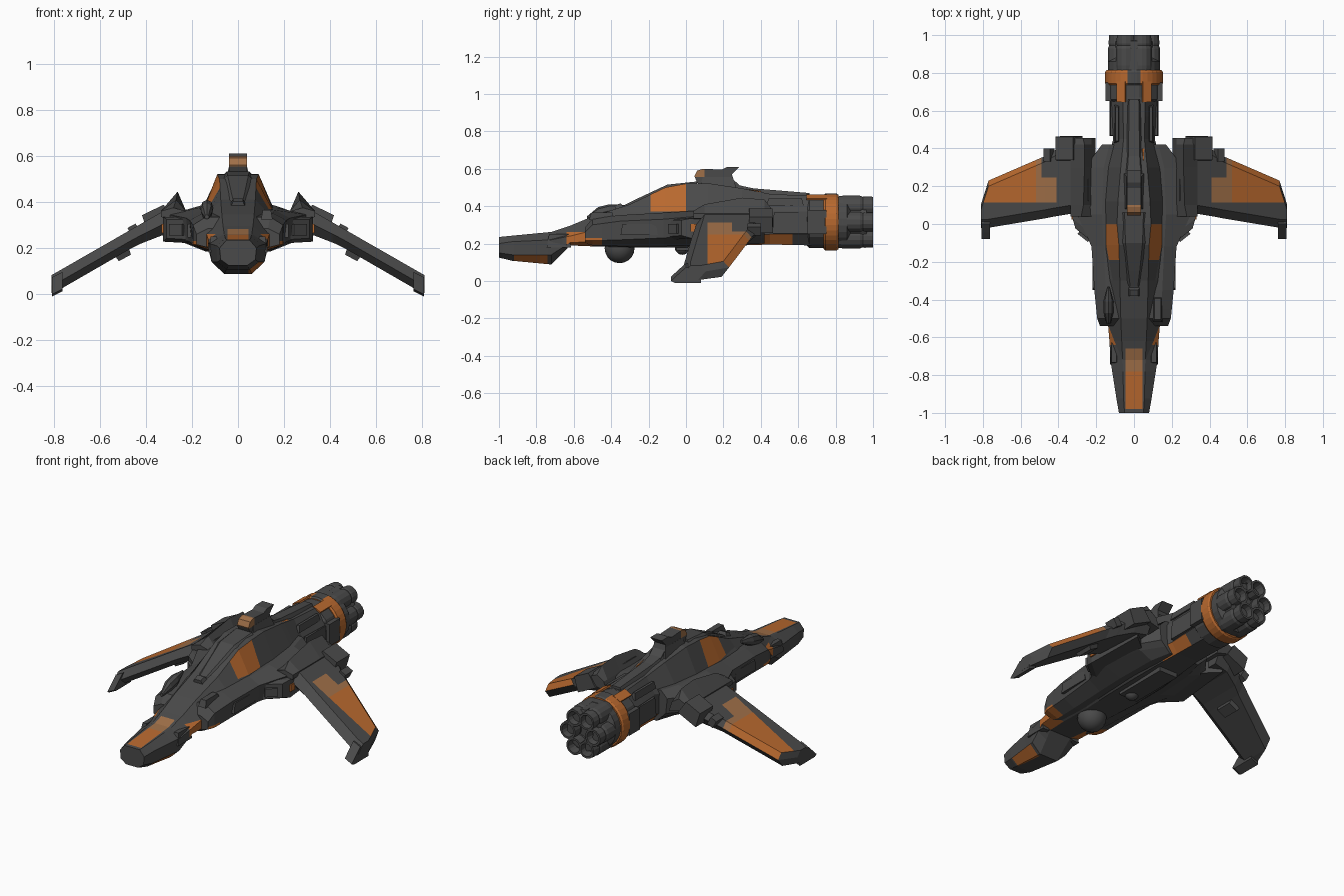
import bpy, bmesh, math
from mathutils import Vector, Matrix


def mat(name, c):
    m = bpy.data.materials.new(name)
    m.diffuse_color = (*c, 1)
    return m


MATS = [mat("dark grey hull", (.068, .068, .068)),
        mat("burnt orange", (.48, .14, .028)),
        mat("faded orange", (.35, .16, .065))]


def finish(name, bm, mi=0, smooth=False):
    bmesh.ops.recalc_face_normals(bm, faces=bm.faces)
    me = bpy.data.meshes.new(name)
    for m in MATS:
        me.materials.append(m)
    for f in bm.faces:
        f.material_index = mi
        f.smooth = smooth
    bm.to_mesh(me)
    bm.free()
    o = bpy.data.objects.new(name, me)
    bpy.context.collection.objects.link(o)
    return o


def loft(name, rings, mi=0):
    bm = bmesh.new()
    vs = [[bm.verts.new(p) for p in r] for r in rings]
    n = len(vs[0])
    for a, b in zip(vs, vs[1:]):
        for i in range(n):
            bm.faces.new((a[i], a[(i + 1) % n], b[(i + 1) % n], b[i]))
    bm.faces.new(vs[0])
    bm.faces.new(vs[-1][::-1])
    return finish(name, bm, mi)


def hull(name, secs):
    # symmetric body: each section is y followed by x, z pairs from top to bottom
    rings = []
    for y, *p in secs:
        h = list(zip(p[::2], p[1::2]))
        rings.append([(x, y, z) for x, z in h] + [(-x, y, z) for x, z in h[::-1]])
    return loft(name, rings)


def box(name, c, s, mi=0, top=(1, 1), rot=(0, 0, 0)):
    # box whose upper face is scaled by top
    x, y, z = (v / 2 for v in s)
    R = Matrix.Translation(c) @ Matrix.Rotation(rot[2], 4, 'Z') @ Matrix.Rotation(rot[1], 4, 'Y') @ Matrix.Rotation(rot[0], 4, 'X')
    q = ((-1, -1), (1, -1), (1, 1), (-1, 1))
    return loft(name, [[R @ Vector((a * x, b * y, -z)) for a, b in q],
                       [R @ Vector((a * x * top[0], b * y * top[1], z)) for a, b in q]], mi)


def tube(name, prof, cx=0, cz=.315, n=24, sz=1, mi=0):
    # lathe along y from (radius, y) pairs
    ang = [2 * math.pi * (i + .5) / n for i in range(n)]
    return loft(name, [[(cx + r * math.cos(a), y, cz + sz * r * math.sin(a)) for a in ang] for r, y in prof], mi)


def paint(o, cuts, rule):
    # cut along axis planes, then colour faces by rule
    bm = bmesh.new()
    bm.from_mesh(o.data)
    bm.normal_update()
    for ax, v in cuts:
        no = Vector([float(ax == k) for k in "xyz"])
        bmesh.ops.bisect_plane(bm, geom=bm.verts[:] + bm.edges[:] + bm.faces[:], plane_co=no * v, plane_no=no)
    bm.normal_update()
    for f in bm.faces:
        f.material_index = rule(f.calc_center_median(), f.normal)
    bm.to_mesh(o.data)
    bm.free()


# Central fuselage
body = hull("fuselage", [
    (-1, .05, .235, .08, .20, .075, .15, .04, .125),
    (-.93, .055, .242, .092, .21, .09, .14, .05, .108),
    (-.72, .06, .262, .125, .22, .115, .14, .06, .088),
    (-.62, .065, .295, .13, .24, .13, .205, .07, .19),
    (-.5, .07, .345, .14, .27, .14, .21, .08, .185),
    (-.3, .075, .41, .16, .32, .15, .22, .08, .18),
    (-.11, .08, .50, .155, .355, .15, .23, .09, .178),
    (0, .09, .52, .155, .355, .15, .23, .09, .18),
    (.12, .085, .522, .16, .36, .15, .23, .09, .182),
    (.3, .07, .495, .15, .36, .14, .24, .08, .19),
    (.45, .055, .465, .11, .37, .11, .25, .07, .195),
    (.67, .06, .455, .12, .37, .12, .25, .07, .19)])


def body_rule(c, n):
    if n.z > .6 and abs(c.x) < .045 and -.98 < c.y < -.66:
        return 2 if c.y > -.78 else 1
    if abs(n.x) > .4 and n.z > 0 and -.19 < c.y < 0 and c.z > .37:
        return 1
    if abs(n.x) > .3 and -.64 < c.y < -.5 and c.z < .262:
        return 1
    if n.z < -.3 and c.x > .045 and -.92 < c.y < -.74:
        return 1
    if n.z < -.3 and abs(c.x) > .07 and .34 < c.y < .57:
        return 1
    return 0


paint(body, [("x", .045), ("x", -.045), ("z", .37), ("z", .262)] +
      [("y", v) for v in (-.98, -.92, -.78, -.74, -.66, -.64, -.19, .34, .57)], body_rule)
box("nose_intake", (0, -.985, .178), (.08, .03, .045))

# Broad side hull that widens into the wing roots
side = hull("side_hull", [
    (-.54, .13, .285, .18, .26, .18, .215, .12, .20),
    (-.5, .14, .335, .195, .30, .195, .215, .12, .19),
    (-.35, .15, .352, .21, .32, .20, .22, .13, .185),
    (-.12, .16, .365, .225, .33, .215, .23, .14, .185),
    (.05, .17, .375, .30, .345, .28, .24, .14, .19),
    (.3, .16, .385, .26, .35, .25, .25, .13, .195),
    (.42, .13, .39, .17, .35, .16, .26, .10, .20)])
paint(side, [("y", -.45), ("z", .23)],
      lambda c, n: 1 if c.y < -.45 and c.z < .23 and abs(n.x) > .2 else 0)

# Cockpit canopy and spine
hull("canopy", [(-.33, .02, .405, .035, .395), (-.25, .03, .445, .05, .42),
                (-.1, .045, .515, .075, .49), (.06, .05, .532, .08, .5)])
box("canopy_frame_front", (0, -.36, .395), (.07, .05, .03), top=(.6, .7), rot=(.35, 0, 0))
hull("dorsal_spine", [(.2, .04, .53, .06, .49), (.36, .03, .495, .045, .46), (.66, .025, .47, .04, .44)])

# Dorsal gun fairing, extruded from its side outline
prof = [(.06, .525), (.045, .56), (.06, .59), (.09, .60), (.19, .595), (.22, .61),
        (.285, .61), (.245, .57), (.255, .54), (.30, .50), (.10, .50)]
gun = loft("dorsal_turret", [[(x, y, z) for y, z in prof] for x in (-.038, .038)])
paint(gun, [("y", .1), ("z", .555)], lambda c, n: 2 if c.y < .1 and c.z > .555 else 0)
box("turret_base", (0, .17, .525), (.11, .2, .06), top=(.7, .8))

# Belly sensor domes
for nm, y, z, r in (("belly_dome", -.355, .175, .08), ("rear_belly_dome", -.02, .18, .04)):
    bm = bmesh.new()
    bmesh.ops.create_uvsphere(bm, u_segments=16, v_segments=10, radius=r)
    bmesh.ops.translate(bm, verts=bm.verts, vec=(0, y, z))
    finish(nm, bm, smooth=True)
box("belly_keel", (0, .12, .178), (.12, .34, .03))

# Left leaf-shaped pod and right hatch block
loft("left_sensor_pod", [[(-.135 + w * math.cos(a), y, z + h * math.sin(a)) for a in
     [k * math.pi / 4 for k in range(8)]] for y, z, w, h in
     ((-.53, .335, .01, .01), (-.47, .36, .026, .035), (-.41, .375, .028, .035), (-.33, .395, .006, .012))])
box("right_hatch_block", (.125, -.45, .345), (.05, .14, .04), top=(.7, .8))


def wing_rule(c, n):
    x = abs(c.x)
    if n.z > .3 and c.y > .115 and x > .41 and (c.y < .245 or x > .49):
        return 2 if x < .52 else 1
    return 0


for s, nm in ((1, "right"), (-1, "left")):
    # Drooping wing: x, leading y, trailing y, top z, bottom z
    rings = []
    for x, a, b, t, u in ((.24, .08, .44, .385, .27), (.33, .055, .43, .357, .255), (.42, .04, .39, .306, .22),
                          (.47, .03, .36, .277, .195), (.77, -.02, .23, .105, .022), (.81, -.02, .105, .082, .005)):
        m = t * .6 + u * .4
        rings.append([(s * x, y, z) for y, z in ((a, m - .015), (a + .045, t), (b - .03, t),
                                                 (b, m), (b - .04, u), (a + .04, u))])
    wing = loft(nm + "_wing", rings)
    paint(wing, [("x", s * v) for v in (.41, .49, .52)] + [("y", .115), ("y", .245)], wing_rule)
    # Forward hook on the wing tip
    loft(nm + "_wingtip_hook", [[(s * x, y, z + (.783 - x) * .5) for y, z in
         ((-.08, .012), (-.06, .002), (.08, .002), (.08, .07), (.0, .085), (-.045, .045))] for x in (.762, .808)][::s])
    # Wing root ridge rising to a crest
    loft(nm + "_wing_root_fin", [[(s * x, y, z) for x, z in ((.335, .335), (.335, .36), (cx, t), (.225, .36), (.205, .30))]
         for y, cx, t in ((.04, .28, .375), (.10, .268, .41), (.3, .262, .445), (.42, .262, .435), (.455, .27, .39))])
    # Shoulder intake block
    loft(nm + "_intake", [[(s * x, y + (x - .19) * .8, z) for x, z in ((.19, b), (w, b + .008), (w, t), (.19, t))]
         for y, w, b, t in ((-.12, .31, .235, .325), (-.08, .325, .22, .335), (.3, .30, .235, .34))])
    box(nm + "_intake_mouth", (s * .262, -.062, .28), (.07, .03, .05), rot=(0, 0, s * .67))
    box(nm + "_intake_marker", (s * .328, .045, .285), (.008, .04, .04), 1)
    # Rear nacelle blocks and flap actuator
    box(nm + "_rear_nacelle", (s * .35, .40, .325), (.13, .13, .09), top=(.8, .95), rot=(0, s * .45, 0))
    box(nm + "_flap_actuator", (s * .45, .365, .275), (.04, .07, .05), rot=(0, s * .5, 0))
    box(nm + "_under_wing_pod", (s * .5, .2, .175), (.06, .10, .04), top=(1.2, 1.3), rot=(0, s * .5, 0))
    # Tail boom equipment boxes, cheek and flank panels
    box(nm + "_boom_box", (s * .105, .56, .31), (.05, .19, .11), top=(.8, .95))
    box(nm + "_boom_rail", (s * .09, .53, .42), (.03, .2, .04), top=(.5, .9))
    box(nm + "_nose_cheek", (s * .105, -.68, .215), (.045, .13, .07), top=(.6, .8))
    box(nm + "_flank_panel", (s * .205, -.25, .275), (.03, .2, .06), top=(.9, .9))
    # Orange strips ahead of the engine band
    box(nm + "_engine_stripe", (s * .068, .70, .448), (.052, .11, .009), 1, rot=(0, s * .45, 0))
box("spine_marker", (.055, .355, .478), (.02, .09, .008), 1, rot=(-.15, .5, 0))

# Engine collar, orange band and core
tube("engine_collar", [(.10, .62), (.142, .66), (.142, .74)], n=16)
for s, nm in ((1, "right"), (-1, "left")):
    box(nm + "_collar_block", (s * .128, .70, .315), (.045, .1, .13))
band = tube("engine_band", [(.145, .735), (.153, .745), (.153, .805), (.146, .815)], n=32, mi=1)
paint(band, [("x", .035), ("x", -.035)], lambda c, n: 0 if abs(c.x) < .035 and c.z > .4 else 1)
tube("engine_core", [(.138, .81), (.138, .86), (.11, .88), (.11, .965), (.06, .965), (.05, .94)], n=24)

# Six thruster nozzles round the core, with hollow ends
for k in range(6):
    a = k * math.pi / 3
    tube("thruster_%d" % (k + 1), [(.052, .81), (.056, .84), (.056, .93), (.05, .945), (.053, .955), (.05, 1),
                                  (.038, 1), (.03, .95)], .083 * math.cos(a), .315 + .098 * math.sin(a), 14)
box("engine_top_ridge", (0, .91, .435), (.05, .13, .03), top=(.7, .9))
